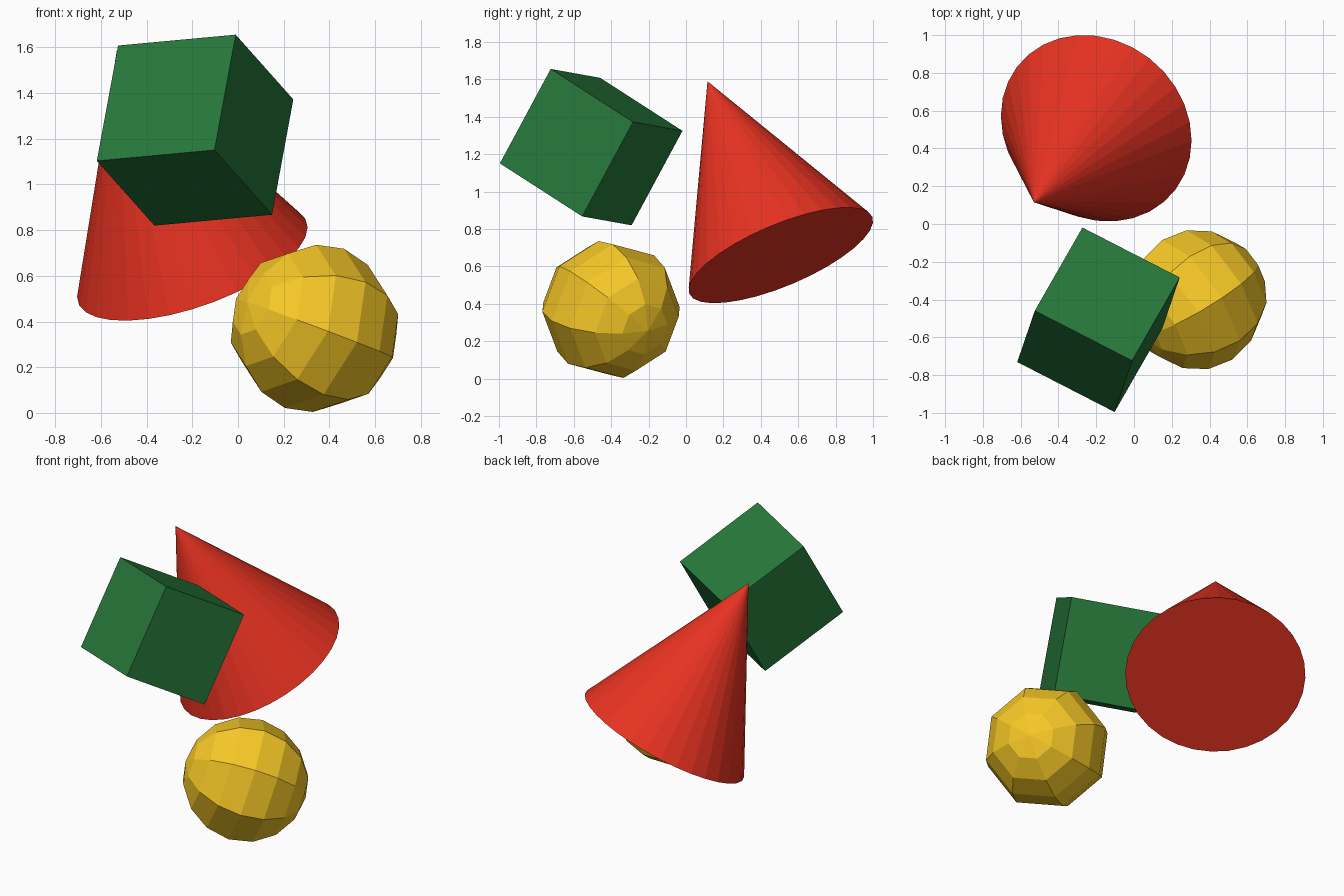
import bpy, bmesh
from math import radians
from mathutils import Matrix, Vector

if "Cube" in bpy.data.objects:
    bpy.data.objects.remove(bpy.data.objects["Cube"])


def frame(z_axis, x_hint):
    # right-handed rotation with the given z axis and an x axis close to x_hint
    z = Vector(z_axis).normalized()
    x = Vector(x_hint)
    x = (x - x.dot(z) * z).normalized()
    return Matrix((x, z.cross(x), z)).transposed().to_4x4()


def add_part(name, bm, centre, rotation, colour):
    mesh = bpy.data.meshes.new(name)
    bm.to_mesh(mesh)
    bm.free()
    mat = bpy.data.materials.new(name + "_colour")
    mat.diffuse_color = (*colour, 1)
    mat.use_nodes = True
    mat.node_tree.nodes["Principled BSDF"].inputs["Base Color"].default_value = mat.diffuse_color
    mesh.materials.append(mat)
    obj = bpy.data.objects.new(name, mesh)
    obj.matrix_world = Matrix.Translation(centre) @ rotation
    bpy.context.collection.objects.link(obj)


# Tilted green cube
bm = bmesh.new()
bmesh.ops.create_cube(bm, size=0.581)
add_part("cube", bm, (-0.188, -0.507, 1.238),
         frame((0.093, 0.272, 0.505), (0.513, -0.265, 0.045)), (0.02, 0.19, 0.043))

# Leaning red cone, placed from its base centre to its tip
base, tip = Vector((-0.2, 0.507, 0.66)), Vector((-0.53, 0.115, 1.59))
bm = bmesh.new()
bmesh.ops.create_cone(bm, cap_ends=True, segments=32, radius1=0.531, radius2=0,
                      depth=(tip - base).length)
add_part("cone", bm, (base + tip) / 2, frame(tip - base, (1, 0, 0)), (0.8, 0.032, 0.015))

# Faceted yellow ball with eight segments and eight rings
bm = bmesh.new()
bmesh.ops.create_uvsphere(bm, u_segments=8, v_segments=8, radius=0.372)
tilt = Matrix.Rotation(radians(4.5), 4, 'X')
add_part("ball", bm, (0.335, -0.401, 0.37),
         tilt @ frame((-0.787, -0.496, 0.347), (0.594, -0.55, 0.599)), (0.93, 0.58, 0.02))
